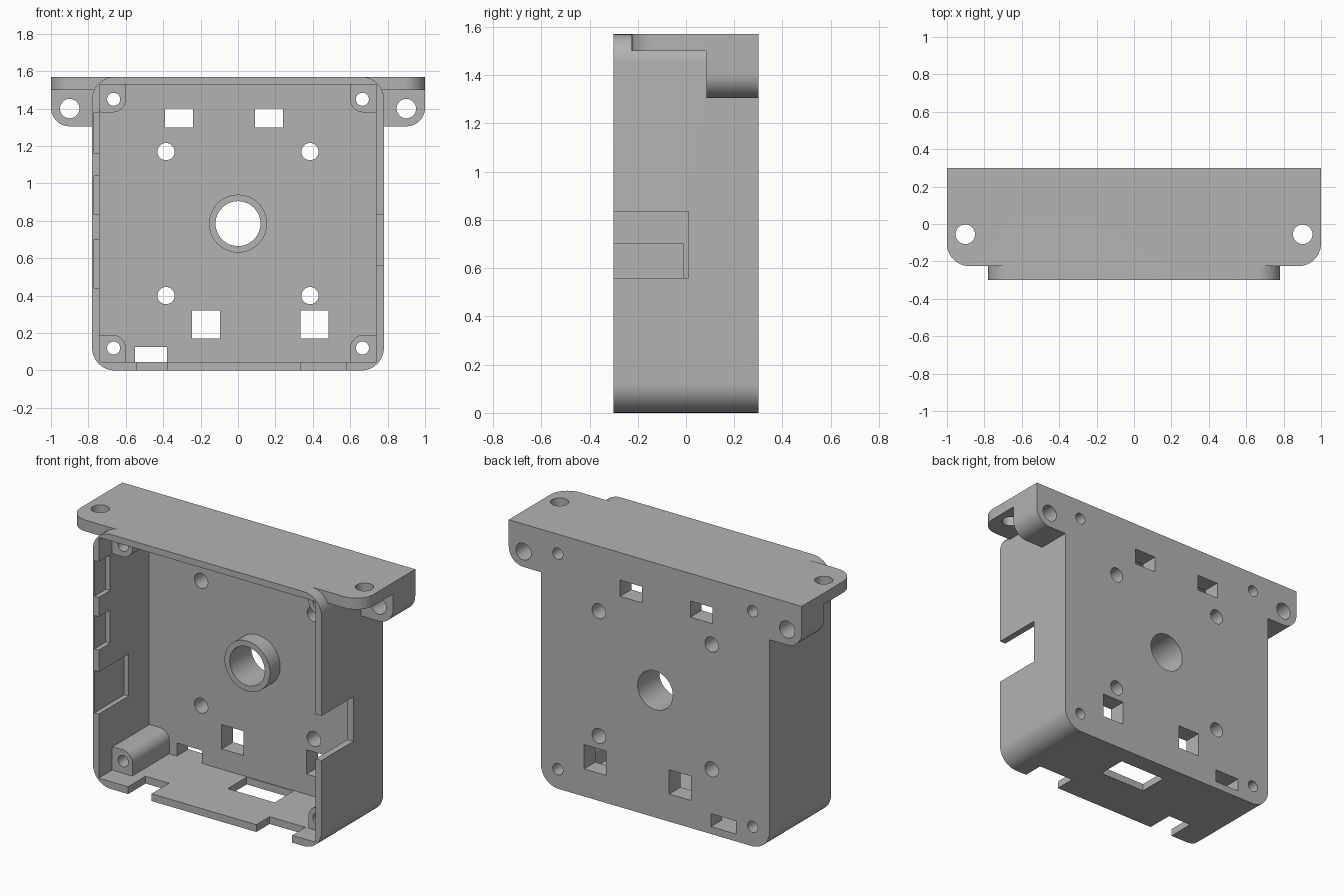
import bpy, bmesh, math

old = bpy.data.objects.get("Cube")
if old:
    bpy.data.objects.remove(old, do_unlink=True)

GREY = (0.45, 0.45, 0.45, 1)
grey = bpy.data.materials.new("plain grey plastic")
grey.use_nodes = True
grey.diffuse_color = GREY
grey.node_tree.nodes["Principled BSDF"].inputs["Base Color"].default_value = GREY


def rounded(u0, u1, v0, v1, radii=(0, 0, 0, 0), steps=10):
    """Rectangle outline; radii run from low-low corner anticlockwise."""
    points = []
    corners = [(u0, v0, 1, 1), (u1, v0, -1, 1), (u1, v1, -1, -1), (u0, v1, 1, -1)]
    for i, ((u, v, su, sv), r) in enumerate(zip(corners, radii)):
        if r == 0:
            points.append((u, v))
            continue
        for k in range(steps + 1):
            a = math.pi * (1 + i / 2 + k / steps / 2)
            points.append((u + su * r + r * math.cos(a), v + sv * r + r * math.sin(a)))
    return points


def circle(u, v, r, n=48):
    return [(u + r * math.cos(math.tau * k / n), v + r * math.sin(math.tau * k / n))
            for k in range(n)]


def prism(name, outline, lo, hi, axis="y"):
    """Extrude an outline along y (outline in x, z) or along z (outline in x, y)."""
    place = (lambda u, v, w: (u, w, v)) if axis == "y" else (lambda u, v, w: (u, v, w))
    bm = bmesh.new()
    low = [bm.verts.new(place(u, v, lo)) for u, v in outline]
    high = [bm.verts.new(place(u, v, hi)) for u, v in outline]
    bm.faces.new(low)
    bm.faces.new(high)
    for i in range(len(low)):
        j = (i + 1) % len(low)
        bm.faces.new((low[i], low[j], high[j], high[i]))
    bmesh.ops.recalc_face_normals(bm, faces=bm.faces)
    mesh = bpy.data.meshes.new(name)
    bm.to_mesh(mesh)
    bm.free()
    mesh.materials.append(grey)
    obj = bpy.data.objects.new(name, mesh)
    bpy.context.collection.objects.link(obj)
    return obj


def combine(target, other, operation):
    mod = target.modifiers.new("combine", "BOOLEAN")
    mod.operation, mod.solver, mod.object = operation, "EXACT", other
    bpy.context.view_layer.objects.active = target
    bpy.ops.object.modifier_apply(modifier=mod.name)
    bpy.data.objects.remove(other, do_unlink=True)


def add(*args):
    combine(case, prism("addition", *args), "UNION")


def cut(*args):
    combine(case, prism("cutter", *args), "DIFFERENCE")


def box_cut(x0, x1, y0, y1, z0, z1):
    cut(rounded(x0, x1, z0, z1), y0, y1)


W, TOP, FRONT, BACK, FLOOR = 0.78, 1.57, -0.3, 0.3, 0.19

# Outer shell with mounting ears and top plate
case = prism("electronics_enclosure", rounded(-W, W, 0, TOP, (0.12,) * 4), FRONT, BACK)
add(rounded(-1, 1, 1.305, TOP, (0.1, 0.1, 0, 0)), 0.085, BACK)
# Clear the space between the ears below, then lay the plate across the top
add(rounded(-1, 1, -0.225, BACK, (0.12, 0.12, 0, 0)), 1.5, TOP, "z")

# Cavity, corner screw posts and central boss
box_cut(-0.74, 0.74, -0.4, FLOOR, 0.045, 1.53)
for sx in (-1, 1):
    for top in (False, True):
        r = [0.02, 0.02, 0.02, 0.02]
        r[(2 if sx < 0 else 3) if not top else (1 if sx < 0 else 0)] = 0.07
        x0, x1 = sorted((sx * 0.6, sx * 0.75))
        z0, z1 = (1.38, 1.535) if top else (0.035, 0.19)
        add(rounded(x0, x1, z0, z1, r), -0.17, FLOOR + 0.05)
add(circle(0, 0.785, 0.155), 0.09, FLOOR + 0.05)

# Round holes through the back, posts, ears and top plate
cut(circle(0, 0.785, 0.12), -0.2, 0.4)
for sx in (-1, 1):
    for z in (0.4, 1.17):
        cut(circle(sx * 0.385, z, 0.046, 32), 0, 0.4)
    for z in (0.12, 1.45):
        cut(circle(sx * 0.665, z, 0.035, 32), -0.28, 0.4)
    cut(circle(sx * 0.9, 1.4, 0.052, 32), 0, 0.4)
    cut(circle(sx * 0.902, -0.055, 0.052, 32), 1.4, 1.7, "z")

# Rectangular slots through the back
for x, z, w, h in ((-0.39, 1.3, 0.15, 0.1), (0.09, 1.3, 0.15, 0.1), (-0.245, 0.17, 0.15, 0.15),
                   (0.335, 0.17, 0.15, 0.15), (-0.55, 0.045, 0.17, 0.08)):
    box_cut(x, x + w, 0.1, 0.4, z, z + h)

# Notches and window in the bottom wall
box_cut(-0.54, -0.38, -0.4, -0.13, -0.1, 0.1)
box_cut(0.335, 0.58, -0.4, -0.17, -0.1, 0.1)
box_cut(-0.07, 0.25, 0, 0.185, -0.1, 0.1)

# Side wall notch, and thinned recesses inside the opposite wall
box_cut(0.7, 0.9, -0.4, 0.01, 0.56, 0.835)
for z0, z1, depth in ((0.44, 0.7, -0.01), (0.835, 1.04, -0.19), (1.16, 1.38, -0.19)):
    box_cut(-0.77, -0.7, -0.4, depth, z0, z1)

# Smooth curved walls, crisp edges
bpy.ops.object.select_all(action="DESELECT")
case.select_set(True)
bpy.context.view_layer.objects.active = case
bpy.ops.object.shade_smooth_by_angle(angle=math.radians(30))
